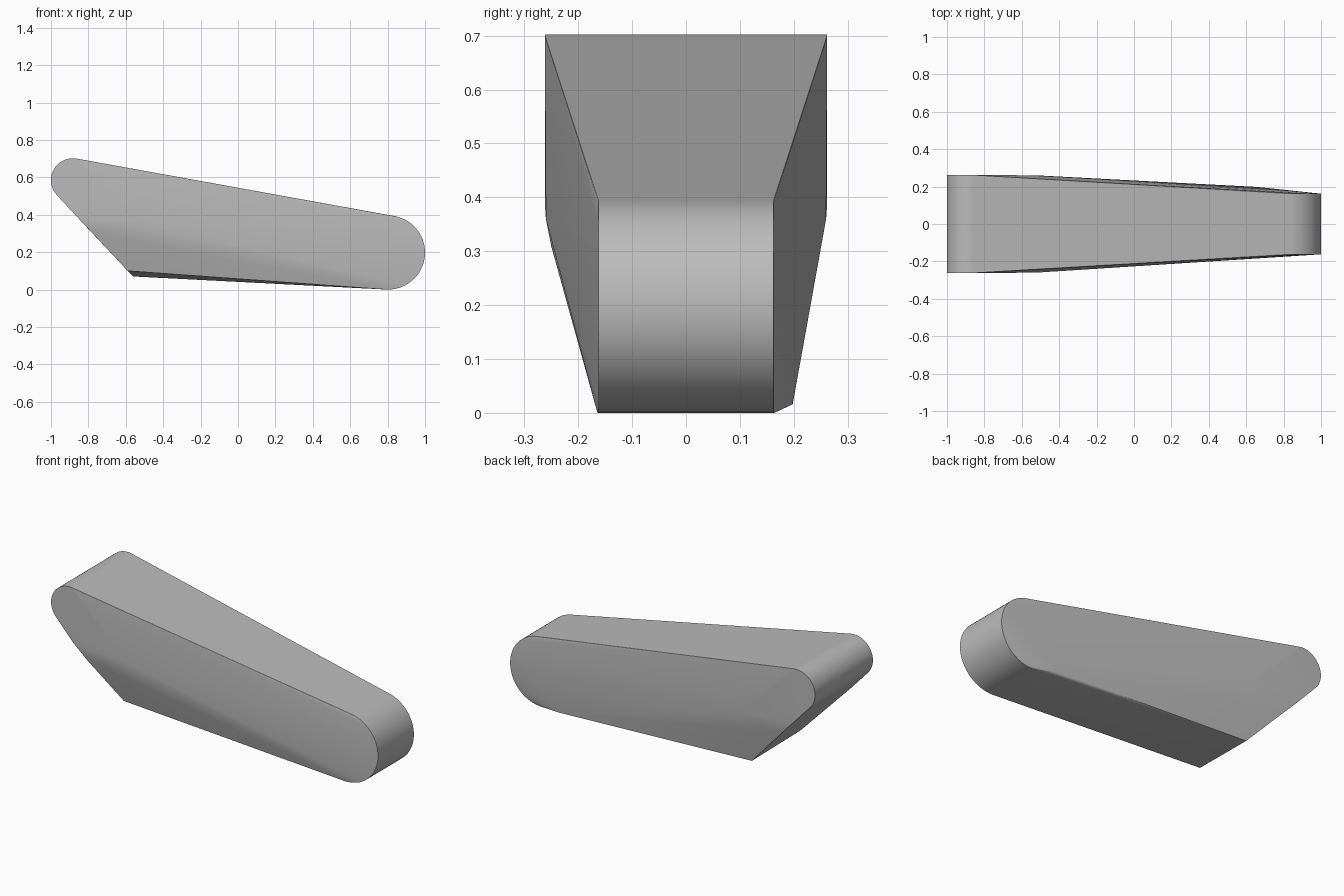
import bpy, bmesh
from math import radians, cos, sin

cube = bpy.data.objects.get("Cube")
if cube:
    bpy.data.objects.remove(cube, do_unlink=True)

grey = bpy.data.materials.new("plain_grey")
grey.use_nodes = True
colour = (0.5, 0.5, 0.5, 1)
grey.diffuse_color = colour
grey.node_tree.nodes["Principled BSDF"].inputs["Base Color"].default_value = colour


def arc(cx, cz, r, start, end, steps):
    """Points of a circular arc in the side profile."""
    angles = [radians(start + (end - start) * i / steps) for i in range(steps + 1)]
    return [(cx + r * cos(a), cz + r * sin(a)) for a in angles]


def half_width(x):
    """Width tapers from the high end to the rounded low end."""
    t = min(max((x + 0.8) / 1.63, 0), 1)
    return 0.262 - 0.1 * t


# Rounded ends of the side profile, mirrored across the width
points = []
for x, z in arc(-0.883, 0.585, 0.117, 80, 223, 20) + arc(0.802, 0.198, 0.198, 80, -93, 32):
    points += [(x, side * half_width(x), z) for side in (-1, 1)]

# Soft shoulders where the flanks turn inward toward the underside
for side in (-1, 1):
    points += [(-0.86, side * 0.262, 0.388), (-0.52, side * 0.26, 0.36), (-0.785, side * 0.25, 0.309)]

# Corners of the slightly tilted underside
points += [(-0.59, -0.19, 0.1), (-0.56, 0.205, 0.07), (0.66, 0.198, 0.016)]

# Body shell stretched around the outline
bm = bmesh.new()
verts = [bm.verts.new(p) for p in points]
hull = bmesh.ops.convex_hull(bm, input=verts)
unused = {g for g in hull["geom_interior"] + hull["geom_unused"] if isinstance(g, bmesh.types.BMVert)}
bmesh.ops.delete(bm, geom=list(unused), context="VERTS")
bmesh.ops.dissolve_limit(bm, angle_limit=radians(0.5), verts=bm.verts, edges=bm.edges)
bmesh.ops.recalc_face_normals(bm, faces=bm.faces)
mesh = bpy.data.meshes.new("tapered_body")
bm.to_mesh(mesh)
bm.free()
mesh.materials.append(grey)
body = bpy.data.objects.new("tapered_body", mesh)
bpy.context.collection.objects.link(body)

# Smooth rounded ends with crisp rims
bpy.context.view_layer.objects.active = body
body.select_set(True)
bpy.ops.object.shade_smooth_by_angle(angle=radians(30))
weighted = body.modifiers.new("even_shading", "WEIGHTED_NORMAL")
weighted.keep_sharp = True
